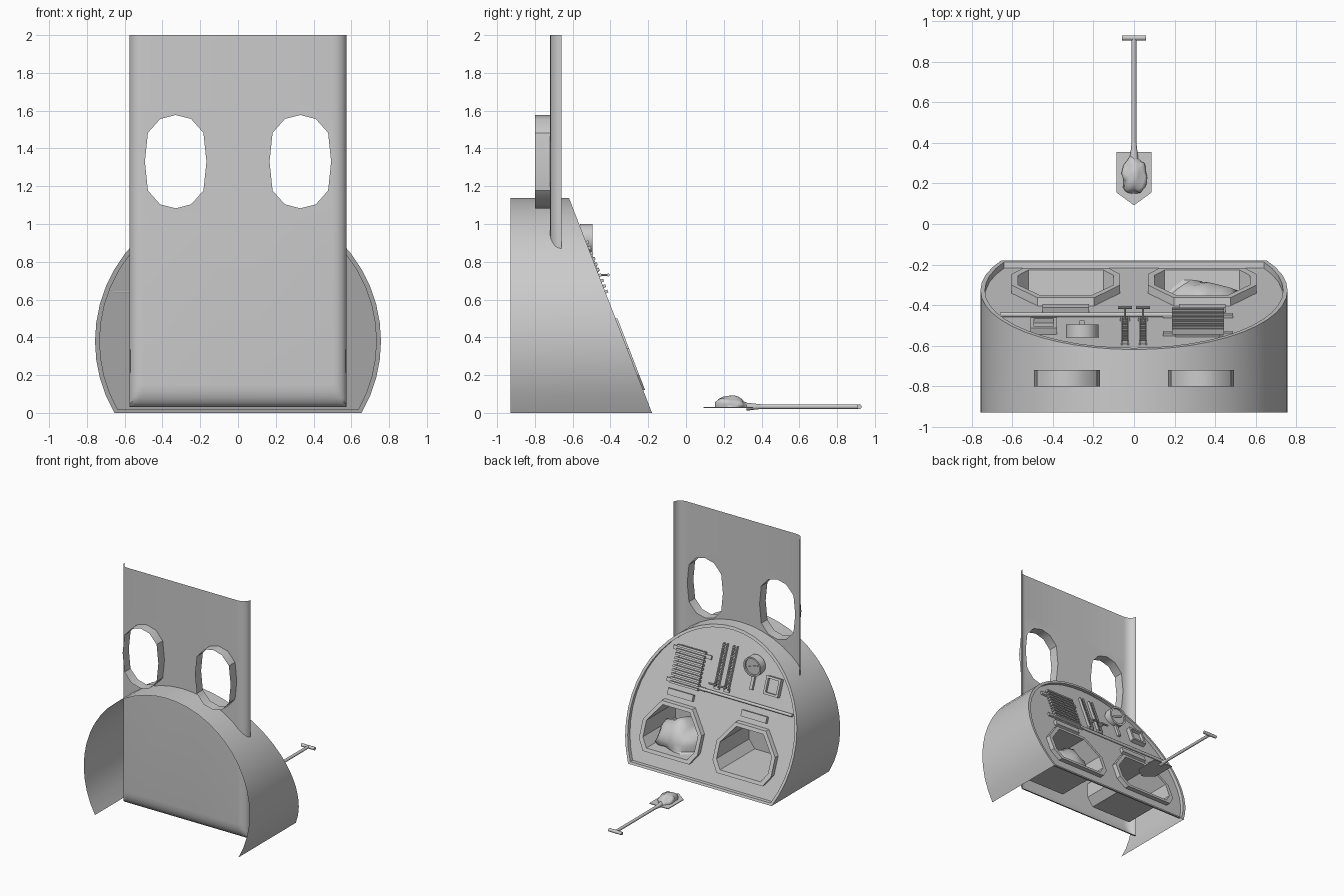
import bpy, bmesh, math
from mathutils import Vector, Matrix, noise

if "Cube" in bpy.data.objects:
    bpy.data.objects.remove(bpy.data.objects["Cube"])

SLOPE = 0.386                      # backplate lean, dy/dz
TILT = math.atan(SLOPE)


def finish(name, bm, angle=35, recalc=True):
    if recalc:
        bmesh.ops.recalc_face_normals(bm, faces=bm.faces)
    me = bpy.data.meshes.new(name)
    bm.to_mesh(me)
    bm.free()
    me.shade_smooth()
    me.set_sharp_from_angle(angle=math.radians(angle))
    ob = bpy.data.objects.new(name, me)
    bpy.context.collection.objects.link(ob)
    return ob


def plate(x, z, out=0.0):
    """Point on the recessed backplate, pushed out along +y."""
    return Vector((x, -0.21 - SLOPE * z + out, z))


def loop(bm, pts):
    vs = [bm.verts.new(p) for p in pts]
    return vs


def bridge(bm, a, b, closed=True):
    n = len(a)
    for i in range(n if closed else n - 1):
        j = (i + 1) % n
        bm.faces.new((a[i], a[j], b[j], b[i]))


def fill_holes(bm, loops):
    edges = []
    for vs in loops:
        for a, b in zip(vs, vs[1:] + vs[:1]):
            edges.append(bm.edges.get((a, b)) or bm.edges.new((a, b)))
    bmesh.ops.triangle_fill(bm, edges=edges, use_beauty=True, normal=(0, -1, 0))


def slab(bm, x, z, w, h, d, out=0.0):
    """Box lying on the tilted backplate; out = gap of its underside."""
    n = Vector((0, math.cos(TILT), math.sin(TILT)))
    m = Matrix.Translation(plate(x, z) + n * (out + d / 2)) @ Matrix.Rotation(TILT, 4, 'X')
    bmesh.ops.create_cube(bm, size=1, matrix=m @ Matrix.Diagonal((w, d, h, 1)))


def rod(bm, a, b, r, r2=None, seg=12):
    a, b = Vector(a), Vector(b)
    q = (b - a).to_track_quat('Z', 'Y').to_matrix().to_4x4()
    bmesh.ops.create_cone(bm, cap_ends=True, segments=seg, radius1=r, radius2=r if r2 is None else r2,
                          depth=(b - a).length, matrix=Matrix.Translation((a + b) / 2) @ q)


# Door outline around x = 0: wide chamfers on top, small ones below
DOOR = [(-.21, .12), (.21, .12), (.267, .20), (.267, .34), (.14, .50), (-.14, .50), (-.267, .34), (-.267, .20)]
INNER = [(x * .88, .31 + (z - .31) * .86) for x, z in DOOR]


def arc(r, base, n=32):
    a0 = math.asin((base - .38) / r)
    return [(r * math.cos(a0 + (math.pi - 2 * a0) * i / n),
             .38 + r * math.sin(a0 + (math.pi - 2 * a0) * i / n)) for i in range(n + 1)]


# Barrel shell with sloped rim, recess and pierced backplate
bm = bmesh.new()
outer, inner = arc(.757, 0), arc(.735, .018)
front = loop(bm, [(x, -.93, z) for x, z in outer])
rim = loop(bm, [(x, -.18 - SLOPE * z, z) for x, z in outer])
lip = loop(bm, [(x, -.18 - SLOPE * z, z) for x, z in inner])
back = loop(bm, [plate(x, z) for x, z in inner])
bridge(bm, front, rim, closed=False)
bridge(bm, rim, lip)
bridge(bm, lip, back)
holes = [loop(bm, [plate(x + s * .336, z) for x, z in INNER]) for s in (-1, 1)]
fill_holes(bm, [back] + holes)
finish("boiler_shell", bm)

# Door frames and the chambers behind them
for s, side in ((-1, "left"), (1, "right")):
    bm = bmesh.new()
    cx = s * .336
    a = loop(bm, [plate(cx + x, z) for x, z in DOOR])
    b = loop(bm, [plate(cx + x, z, .04) for x, z in DOOR])
    c = loop(bm, [plate(cx + x, z, .04) for x, z in INNER])
    d = loop(bm, [(cx + x, -.68, z) for x, z in INNER])
    for p, q in ((a, b), (b, c), (c, d)):
        bridge(bm, p, q)
    bm.faces.new(d)
    slab(bm, cx, .56, .23, .05, .025)
    finish("fire_door_" + side, bm, 20)

# Cab front panel: rolled side and bottom edges, two window cells
bm = bmesh.new()
ang = [math.radians(a) for a in (0, 18, 36, 54, 72, 90)]
half = [(.5 + .075 * math.sin(a), .06 * (1 - math.cos(a))) for a in ang]
cols = [(-x, y) for x, y in reversed(half)] + [(-.1, 0), (.1, 0)] + half
rows = [(.03 + .12 * (1 - math.cos(a)), .07 * (1 - math.sin(a))) for a in ang]
rows += [(1.03, 0), (1.63, 0), (2.0, 0)]
grid = [[bm.verts.new((x, -.72 + max(y, dy), z)) for x, y in cols] for z, dy in rows]
wx = [(0, .247), (.082, .226), (.147, .153), (.163, 0)]
win = wx + [(x, -z) for x, z in wx[2::-1]]
win += [(-x, z) for x, z in win[5:0:-1]]
for r in range(len(grid) - 1):
    for c in range(len(cols) - 1):
        cell = [grid[r][c], grid[r][c + 1], grid[r + 1][c + 1], grid[r + 1][c]]
        if rows[r][0] == 1.03 and c in (5, 7):
            cx = .33 if c == 7 else -.33
            hole = loop(bm, [(cx + x, -.72, 1.33 + z) for x, z in win])
            hood = loop(bm, [(cx + x, -.80, 1.33 + z) for x, z in win])
            fill_holes(bm, [cell, hole])
            bridge(bm, hole, hood)
        else:
            bm.faces.new(cell)
finish("cab_front_panel", bm)

# Horizontal pipe across the backplate
bm = bmesh.new()
rod(bm, plate(-.66, .645, .012), plate(.2, .645, .012), .012)
finish("cross_pipe", bm)

# Ribbed grille with mounting tabs
bm = bmesh.new()
slab(bm, .315, .76, .22, .30, .012)
for i in range(10):
    slab(bm, .315, .63 + i * .029, .256, .016, .03, .012)
for z in (.64, .87):
    slab(bm, .315, z, .345, .03, .015)
finish("grille", bm)

# Twin lever racks with rungs and T handles
for s, side in ((-1, "left"), (1, "right")):
    bm = bmesh.new()
    x = s * .045
    for dx in (-.016, .016):
        slab(bm, x + dx, .84, .008, .34, .022)
    for i in range(14):
        slab(bm, x, .70 + i * .022, .03, .008, .018)
    slab(bm, x, .68, .05, .03, .012)
    rod(bm, plate(x, .73), (x, -.41, .73), .005, seg=8)
    rod(bm, (x - .035, -.412, .73), (x + .035, -.412, .73), .008, seg=8)
    finish("lever_rack_" + side, bm)

# Round pressure gauge: rim ring, dial, pointer and stem
bm = bmesh.new()
prof = [(.08, -.56), (.08, -.495), (.066, -.495), (.066, -.51)]
rings = [loop(bm, [(-.256 + r * math.cos(t * math.pi / 12), y, .92 + r * math.sin(t * math.pi / 12))
                   for t in range(24)]) for r, y in prof]
for p, q in zip(rings, rings[1:]):
    bridge(bm, p, q)
bm.faces.new(rings[-1])
bmesh.ops.create_cube(bm, size=1, matrix=Matrix.Translation((-.256, -.506, .92))
                      @ Matrix.Rotation(.35, 4, 'Y') @ Matrix.Diagonal((.09, .008, .01, 1)))
slab(bm, -.256, .79, .025, .12, .02)
finish("pressure_gauge", bm)

# Square instrument box: four sides around a low face
bm = bmesh.new()
slab(bm, -.445, .80, .12, .12, .012)
for s in (-1, 1):
    slab(bm, -.445 + s * .057, .80, .018, .135, .035)
    slab(bm, -.445, .80 + s * .058, .125, .018, .035)
finish("instrument_box", bm)


def coal(name, centre, size, floor, seed, sub=3):
    bm = bmesh.new()
    bmesh.ops.create_icosphere(bm, subdivisions=sub, radius=1)
    for v in bm.verts:
        k = 1 + .3 * noise.noise(v.co * 1.7 + Vector((seed, 0, seed)))
        v.co = Vector(centre) + Vector([p * q * k for p, q in zip(v.co, size)])
        v.co.z = max(v.co.z, floor)
    finish(name, bm, 60)


# Coal heaps in the chamber and on the shovel
coal("coal_heap", (.336, -.46, .16), (.19, .19, .19), .15, 3.1)
coal("shovel_coal", (.003, .235, .032), (.066, .09, .055), .03, 7.4)

# Shovel: pointed blade, tapered socket, shaft and T grip
bm = bmesh.new()
out = [(0, .092), (.086, .155), (.086, .355), (-.086, .355), (-.086, .155)]
lo = loop(bm, [(x, y, .025) for x, y in out])
hi = loop(bm, [(x, y, .031) for x, y in out])
bridge(bm, lo, hi)
bm.faces.new(lo)
bm.faces.new(hi)
rod(bm, (0, .32, .033), (0, .40, .033), .021, .012)
rod(bm, (0, .38, .033), (0, .915, .033), .012)
rod(bm, (-.06, .917, .033), (.06, .917, .033), .013)
finish("shovel", bm)
